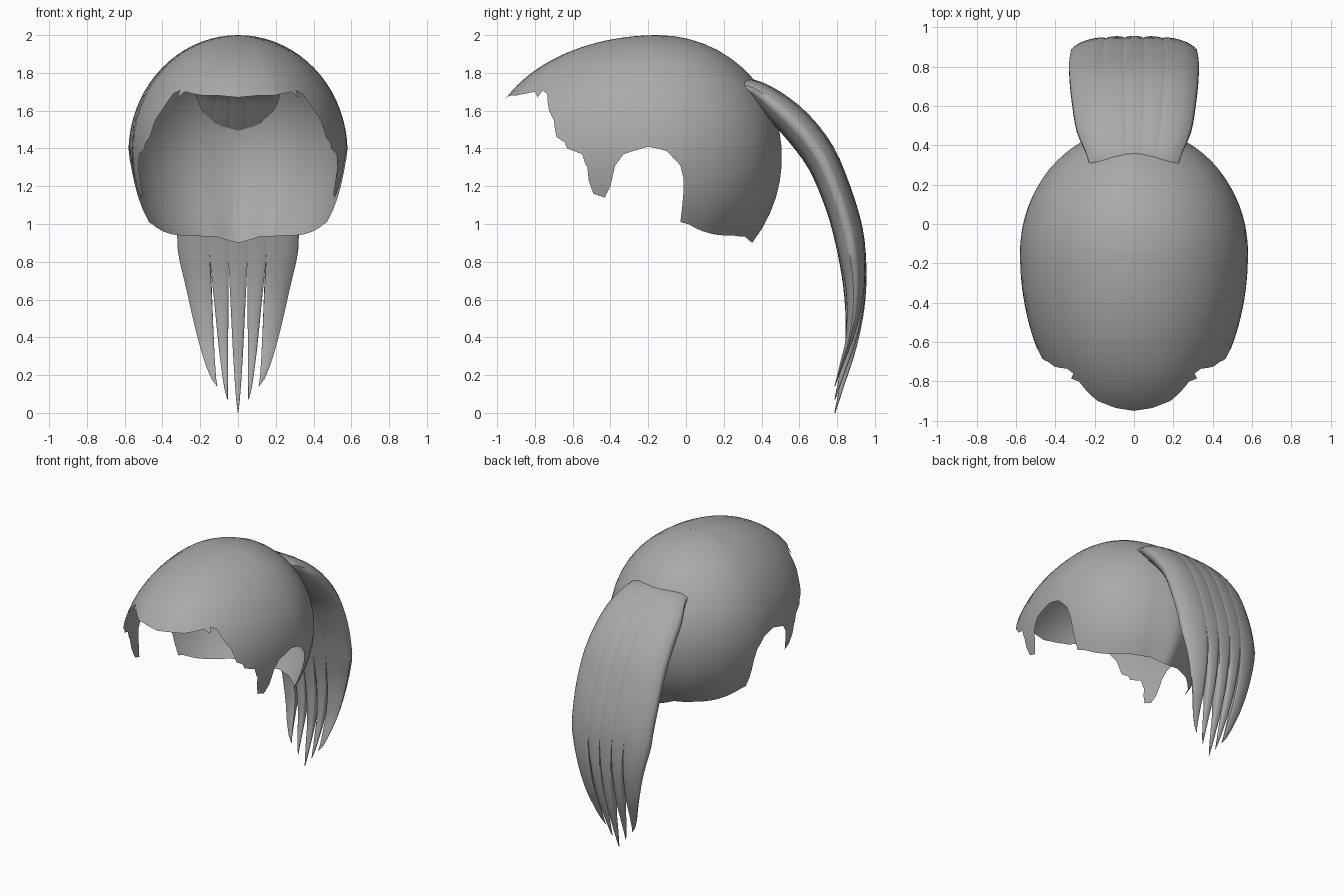
import bpy, bmesh, math
from mathutils import Vector

if "Cube" in bpy.data.objects:
    bpy.data.objects.remove(bpy.data.objects["Cube"])

grey = bpy.data.materials.new("hair_grey")
grey.diffuse_color = (0.40, 0.40, 0.40, 1)
grey.use_nodes = True
grey.node_tree.nodes["Principled BSDF"].inputs["Base Color"].default_value = grey.diffuse_color


def finish(name, bm, angle):
    bmesh.ops.recalc_face_normals(bm, faces=bm.faces)
    me = bpy.data.meshes.new(name)
    bm.to_mesh(me)
    bm.free()
    ob = bpy.data.objects.new(name, me)
    bpy.context.collection.objects.link(ob)
    me.materials.append(grey)
    bpy.ops.object.select_all(action='DESELECT')
    ob.select_set(True)
    bpy.context.view_layer.objects.active = ob
    bpy.ops.object.shade_smooth_by_angle(angle=math.radians(angle))
    return ob


# ---- Hair cap: egg-shaped shell cut off along a ragged hem ----
CENTRE = Vector((0, -0.15, 1.38))


def radii(y, z):
    return 0.58, (0.92 if y < 0 else 0.64), (0.62 if z > 0 else 0.67)


# Hem seen from the side (y, z), from brow peak to nape
HEM = [(-.95, 1.67), (-.90, 1.68), (-.85, 1.69), (-.80, 1.70), (-.785, 1.67),
       (-.765, 1.71), (-.735, 1.69), (-.725, 1.60), (-.70, 1.55), (-.685, 1.46),
       (-.64, 1.43), (-.63, 1.40), (-.55, 1.37), (-.53, 1.31), (-.505, 1.30),
       (-.515, 1.23), (-.49, 1.16), (-.43, 1.14), (-.40, 1.20), (-.375, 1.31),
       (-.33, 1.37), (-.20, 1.41), (-.10, 1.385), (-.03, 1.31), (-.012, 1.24),
       (-.015, 1.10), (-.03, 1.01), (.01, 1.0), (.08, .965), (.15, .945),
       (.25, .94), (.31, .935), (.35, .90)]


def hem_unit(i):
    """Hem point in the space where the shell is a unit sphere."""
    y, z = HEM[i][0] - CENTRE.y, HEM[i][1] - CENTRE.z
    a, b, c = radii(y, z)
    v, w = y / b, z / c
    x = 0 if i in (0, len(HEM) - 1) else math.sqrt(max(0.004, 1 - v * v - w * w))
    return Vector((x, v, w))


half = []
for i in range(len(HEM) - 1):
    p, q = hem_unit(i), hem_unit(i + 1)
    n = 4 if i > 27 else 2
    for k in range(n):
        t = k / n
        d = p.lerp(q, t).normalized()
        half.append(d * (p.length * (1 - t) + q.length * t))
half.append(hem_unit(len(HEM) - 1))
ring = half + [Vector((-p.x, p.y, p.z)) for p in reversed(half[1:-1])]

ROWS = 18
bm = bmesh.new()
crown = bm.verts.new(CENTRE + Vector((0, 0, 0.62)))
columns = []
for h in ring:
    d = h.normalized()
    ang = math.acos(d.z)
    col = []
    for k in range(1, ROWS + 1):
        t = k / ROWS
        u = (Vector((0, 0, 1)) * math.sin((1 - t) * ang) + d * math.sin(t * ang)) / math.sin(ang)
        u *= 1 + (h.length - 1) * t * t
        a, b, c = radii(u.y, u.z)
        col.append(bm.verts.new(CENTRE + Vector((u.x * a, u.y * b, u.z * c))))
    columns.append(col)
for i, A in enumerate(columns):
    B = columns[(i + 1) % len(columns)]
    bm.faces.new((crown, A[0], B[0]))
    for k in range(ROWS - 1):
        bm.faces.new((A[k], A[k + 1], B[k + 1], B[k]))
finish("hair_cap", bm, 60)

# ---- Ponytail: five strands sharing one flattened, curved outline ----
# Stations: outer y, outer z, inner y, inner z, half width
TAIL = [(.26, 1.76, .28, 1.70, .22), (.36, 1.765, .34, 1.66, .24),
        (.50, 1.70, .44, 1.55, .29), (.65, 1.58, .54, 1.44, .312),
        (.78, 1.41, .65, 1.29, .326), (.87, 1.20, .74, 1.08, .33),
        (.935, .98, .79, .90, .322), (.955, .78, .825, .72, .315),
        (.95, .60, .842, .56, .31), (.925, .44, .845, .42, .31),
        (.89, .30, .84, .29, .31), (.85, .18, .82, .18, .31),
        (.79, 0, .785, 0, .31)]


def smooth_stations(pts, n):
    """Catmull-Rom through the stations."""
    out = []
    P = [pts[0]] + pts + [pts[-1]]
    for i in range(1, len(P) - 2):
        for k in range(n):
            t = k / n
            out.append([0.5 * (2 * b + (c - a) * t + (2 * a - 5 * b + 4 * c - d) * t * t
                               + (3 * b - a - 3 * c + d) * t ** 3)
                        for a, b, c, d in zip(P[i - 1], P[i], P[i + 1], P[i + 2])])
    return out + [list(pts[-1])]


STATIONS = smooth_stations(TAIL, 3)
SPLIT = 0.85
N = 16


def strand(name, f0, f1, tip_x, tip_z):
    bm = bmesh.new()
    rings = []
    for yo, zo, yi, zi, w in STATIONS:
        zm = max(0, (zo + zi) / 2)
        taper = min(1, zm / SPLIT) ** 0.65
        groove = 0.93 * taper
        x0 = tip_x + (f0 * w - tip_x) * taper
        x1 = tip_x + (f1 * w - tip_x) * taper
        mid, hw = (x0 + x1) / 2, max(0.001, (x1 - x0) / 2)
        lift = tip_z * (1 - zm / SPLIT) if zm < SPLIT else 0
        row = []
        for i in range(N):
            th = (i + 0.5) * 2 * math.pi / N
            c = math.cos(th) / math.cos(math.pi / N)
            frac = abs((f0 + f1) / 2 + c * (f1 - f0) / 2)
            body = max(0.04, 1 - min(1, frac) ** 3) ** 0.5
            s = body * (groove + (1 - groove) * abs(math.sin(th)) ** 0.7)
            s = 0.5 + 0.5 * math.copysign(s, math.sin(th))
            row.append(bm.verts.new((mid + hw * c, yi + (yo - yi) * s,
                                     zi + (zo - zi) * s + lift)))
        rings.append(row)
    for A, B in zip(rings, rings[1:]):
        for i in range(N):
            j = (i + 1) % N
            bm.faces.new((A[i], A[j], B[j], B[i]))
    bm.faces.new(rings[0])
    bm.faces.new(rings[-1])
    finish(name, bm, 50)


strand("ponytail_strand_middle", -.16, .16, 0, 0)
for side, label in ((1, "right"), (-1, "left")):
    for part, a, b, tx, tz in (("inner", .16, .47, .055, .07), ("outer", .47, 1, .11, .14)):
        lo, hi = sorted((a * side, b * side))
        strand(f"ponytail_strand_{part}_{label}", lo, hi, tx * side, tz)
